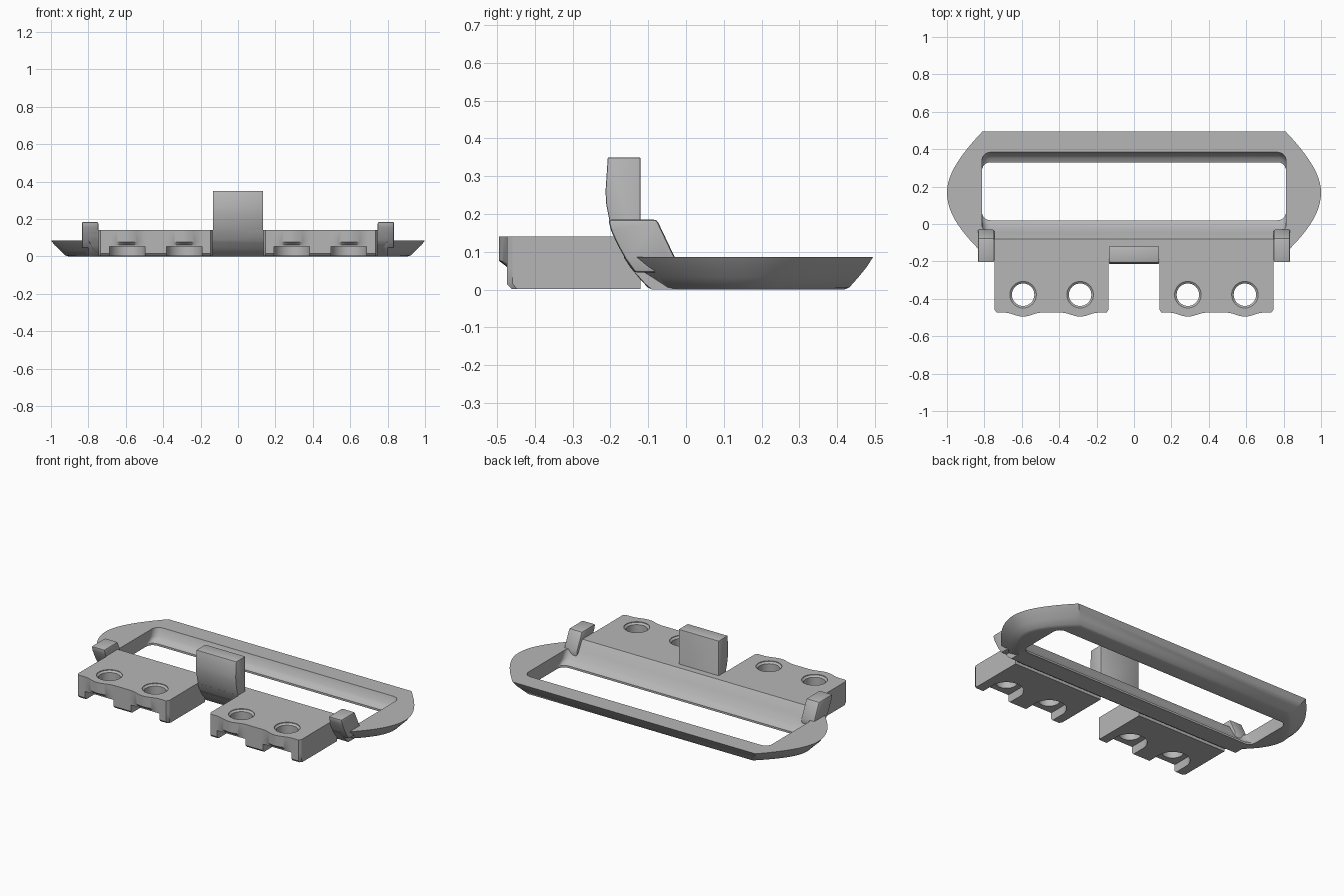
import bpy, bmesh, math
from mathutils import Vector
from mathutils.geometry import interpolate_bezier

if "Cube" in bpy.data.objects:
    bpy.data.objects.remove(bpy.data.objects["Cube"])

grey = bpy.data.materials.new("plain grey")
grey.use_nodes = True
grey.diffuse_color = (0.47, 0.47, 0.47, 1)
grey.node_tree.nodes["Principled BSDF"].inputs["Base Color"].default_value = (0.47, 0.47, 0.47, 1)


def loft(name, loops):
    """Solid skinned through matching loops of points, capped at both ends."""
    bm = bmesh.new()
    rings = [[bm.verts.new(p) for p in loop] for loop in loops]
    n = len(rings[0])
    for a, b in zip(rings, rings[1:]):
        for i in range(n):
            j = (i + 1) % n
            bm.faces.new((a[i], a[j], b[j], b[i]))
    bm.faces.new(rings[0])
    bm.faces.new(rings[-1])
    bmesh.ops.recalc_face_normals(bm, faces=bm.faces)
    mesh = bpy.data.meshes.new(name)
    bm.to_mesh(mesh)
    bm.free()
    mesh.materials.append(grey)
    obj = bpy.data.objects.new(name, mesh)
    bpy.context.collection.objects.link(obj)
    return obj


def bar(name, profile, x0, x1):
    """Side profile (y, z) drawn out along x."""
    return loft(name, [[(x, y, z) for y, z in profile] for x in (x0, x1)])


def bake(obj):
    """Apply all modifiers."""
    bpy.context.view_layer.update()
    graph = bpy.context.evaluated_depsgraph_get()
    mesh = bpy.data.meshes.new_from_object(obj.evaluated_get(graph))
    obj.modifiers.clear()
    obj.data = mesh


def combine(obj, other, operation):
    mod = obj.modifiers.new("combine", "BOOLEAN")
    mod.operation = operation
    mod.solver = "EXACT"
    mod.object = other
    bake(obj)
    bpy.data.objects.remove(other)


def finish(obj, bevel=0):
    if bevel:
        mod = obj.modifiers.new("bevel", "BEVEL")
        mod.width = bevel
        mod.segments = 2
        mod.limit_method = "ANGLE"
        mod.angle_limit = math.radians(50)
        bake(obj)
    bpy.ops.object.select_all(action="DESELECT")
    obj.select_set(True)
    bpy.context.view_layer.objects.active = obj
    bpy.ops.object.shade_smooth_by_angle(angle=math.radians(32))


def rounded_rect(x0, x1, y0, y1, r, z):
    pts = []
    corners = [(x1 - r, y1 - r), (x0 + r, y1 - r), (x0 + r, y0 + r), (x1 - r, y0 + r)]
    for k, (cx, cy) in enumerate(corners):
        for s in range(7):
            a = math.pi / 2 * (k + s / 6)
            pts.append((cx + r * math.cos(a), cy + r * math.sin(a), z))
    return pts


def circle(cx, cy, r, z, n=40):
    return [(cx + r * math.cos(a), cy + r * math.sin(a), z)
            for a in (2 * math.pi * i / n for i in range(n))]


# Flared frame outline: straight back and front, bowed ends
def bow(*pts):
    return interpolate_bezier(*[Vector((x, y, 0)) for x, y in pts], 14)


right = (bow((0.81, 0.495), (0.9, 0.4), (1, 0.28), (1, 0.17))
         + bow((1, 0.17), (1, 0.06), (0.93, -0.04), (0.8, -0.165))[1:])
outline = right + [Vector((-p.x, p.y, 0)) for p in reversed(right)]


def frame_loop(sx, sy, z):
    return [(p.x * sx, 0.167 + (p.y - 0.167) * sy, z) for p in outline]


frame = loft("frame", [frame_loop(0.905, 0.77, 0), frame_loop(0.925, 0.81, 0.006),
                       frame_loop(0.95, 0.88, 0.032), frame_loop(0.98, 0.95, 0.06),
                       frame_loop(1, 1, 0.086)])

# Sloping front rail
front_curve = [(-0.09, 0), (-0.108, 0.015), (-0.135, 0.045), (-0.16, 0.08), (-0.182, 0.12)]
rail = bar("front_rail", front_curve + [(-0.19, 0.141), (-0.08, 0.141), (0.0, 0.04), (0.0, 0)],
           -0.8, 0.8)
combine(frame, rail, "UNION")

# Window opening with concave inner walls
steps = [(-0.02, 0.02, 0.33), (0.012, 0.02, 0.33), (0.022, 0.0, 0.352), (0.04, -0.02, 0.37),
         (0.086, -0.048, 0.384), (0.15, -0.083, 0.386)]
window = loft("window_cutter", [rounded_rect(-0.813, 0.813, y0, y1, 0.045, z)
                                for z, y0, y1 in steps])
combine(frame, window, "DIFFERENCE")
finish(frame)

# Upright centre tab
tab = bar("centre_tab", front_curve + [(-0.2, 0.17), (-0.211, 0.225), (-0.213, 0.26), (-0.207, 0.35),
                                       (-0.12, 0.35), (-0.12, 0.11), (-0.09, 0.1), (-0.06, 0.05),
                                       (-0.06, 0)], -0.134, 0.134)
finish(tab, 0.004)

# Screw plates with wavy front edge, and end lugs, on both sides
SCREWS = (0.288, 0.593)
SCREW_Y = -0.378


def plate_loop(side, z, front, bulge):
    x0, x1, r, n = 0.137, 0.745, 0.015, 48
    pts = [(x0, -0.12), (x0, front + r)]
    for i in range(n + 1):
        x = x0 + 0.01 + (x1 - x0 - 0.02) * i / n
        d = min(abs(x - s) for s in SCREWS) / 0.1
        wave = math.cos(d * math.pi / 2) ** 2 if d < 1 else 0
        pts.append((x, front - bulge * wave))
    pts += [(x1, front + r), (x1, -0.12)]
    return [(side * x, y, z) for x, y in pts]


for side, label in ((1, "left"), (-1, "right")):
    plate = loft(label + "_screw_plate", [
        plate_loop(side, 0.002, -0.462, 0), plate_loop(side, 0.015, -0.474, 0),
        plate_loop(side, 0.06, -0.474, 0), plate_loop(side, 0.076, -0.474, 0.021),
        plate_loop(side, 0.141, -0.474, 0.021)])
    for s in SCREWS:
        cx = side * s
        # Pocket open to the front, then the countersunk screw hole
        half = [(cx + 0.095 * math.cos(math.pi * i / 20), SCREW_Y + 0.095 * math.sin(math.pi * i / 20))
                for i in range(21)]
        slot = half + [(cx - 0.095, -0.6), (cx + 0.095, -0.6)]
        pocket = loft("pocket_cutter", [[(x, y, z) for x, y in slot] for z in (-0.05, 0.053)])
        combine(plate, pocket, "DIFFERENCE")
        hole = loft("hole_cutter", [circle(cx, SCREW_Y, r, z) for r, z in
                                    ((0.06, 0.03), (0.06, 0.128), (0.071, 0.137), (0.071, 0.16))])
        combine(plate, hole, "DIFFERENCE")
    finish(plate)

    lug_profile = front_curve[2:] + [(-0.198, 0.155), (-0.206, 0.185), (-0.077, 0.185),
                                     (-0.03, 0.086), (-0.03, 0.045)]
    lug = bar(label + "_lug", lug_profile, side * 0.747, side * 0.835)
    finish(lug, 0.008)
